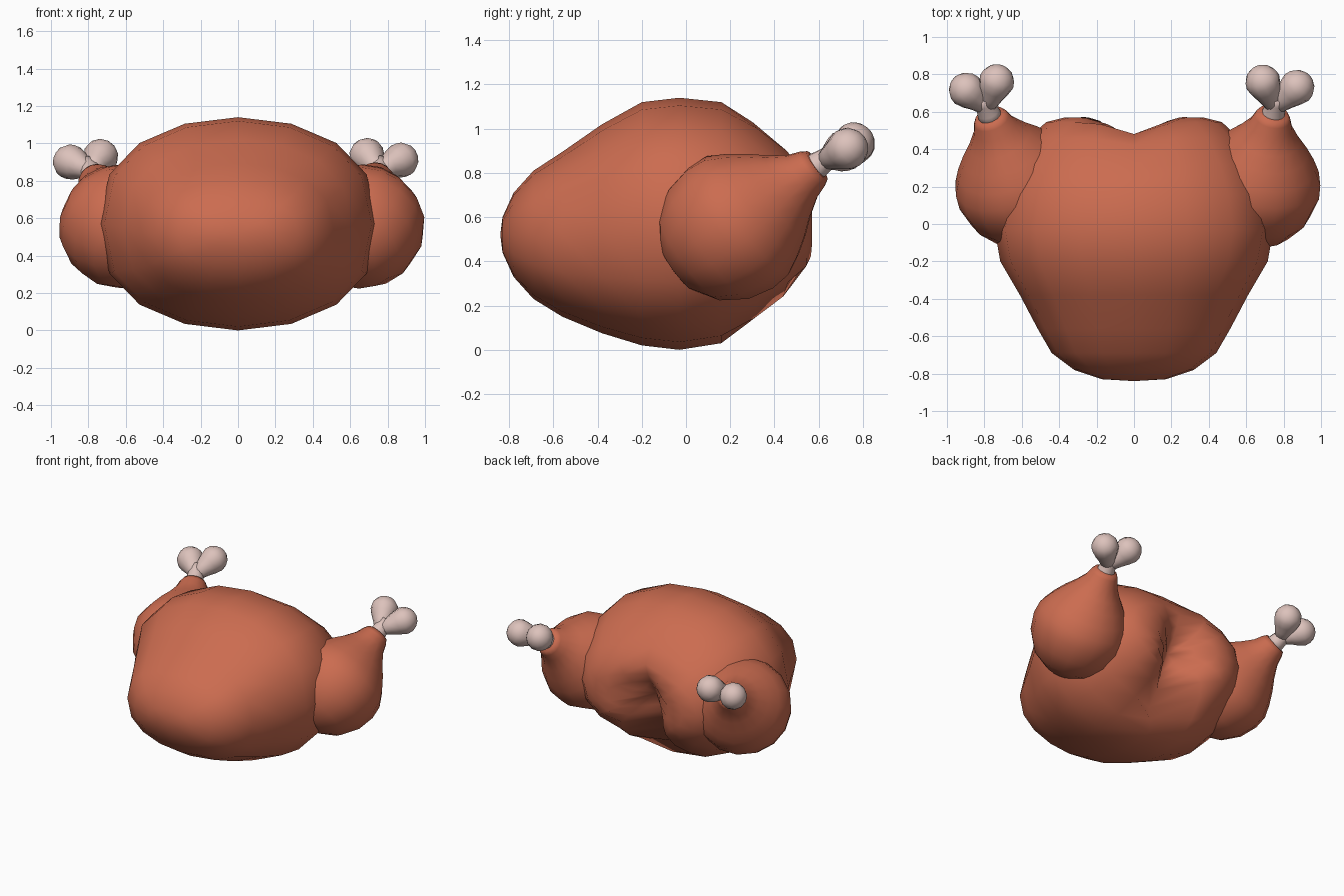
import bpy, bmesh, math
from mathutils import Vector

if "Cube" in bpy.data.objects:
    bpy.data.objects.remove(bpy.data.objects["Cube"])


def material(name, rgb):
    m = bpy.data.materials.new(name)
    m.diffuse_color = (*rgb, 1)
    m.use_nodes = True
    m.node_tree.nodes["Principled BSDF"].inputs["Base Color"].default_value = m.diffuse_color
    return m


MEAT = material("roasted skin", (0.60, 0.15, 0.08))
BONE = material("pale bone", (0.72, 0.54, 0.50))


def loft(bm, first, rings, last):
    """Skin a closed surface from a start point through rings to an end point."""
    a, b = bm.verts.new(first), bm.verts.new(last)
    rows = [[bm.verts.new(p) for p in r] for r in rings]
    n = len(rows[0])
    for i in range(n):
        j = (i + 1) % n
        bm.faces.new((a, rows[0][j], rows[0][i]))
        bm.faces.new((b, rows[-1][i], rows[-1][j]))
        for r, s in zip(rows, rows[1:]):
            bm.faces.new((r[i], r[j], s[j], s[i]))


def lathe(bm, start, direction, profile, n=16):
    """Revolve (distance, radius) pairs around an axis."""
    start, d = Vector(start), Vector(direction).normalized()
    u = d.cross(Vector((0, 0, 1))).normalized()
    v = d.cross(u)
    turn = [2 * math.pi * i / n for i in range(n)]
    rings = [[start + d * t + (u * math.cos(a) + v * math.sin(a)) * r for a in turn]
             for t, r in profile[1:-1]]
    loft(bm, start + d * profile[0][0], rings, start + d * profile[-1][0])


def finish(name, bm, mat):
    bmesh.ops.recalc_face_normals(bm, faces=bm.faces)
    for f in bm.faces:
        f.smooth = True
    me = bpy.data.meshes.new(name)
    bm.to_mesh(me)
    bm.free()
    me.materials.append(mat)
    ob = bpy.data.objects.new(name, me)
    bpy.context.collection.objects.link(ob)
    return ob


# Body: oval sections along y (y, half width, bottom z, top z)
SECTIONS = [(-.83, .17, .44, .60), (-.78, .32, .33, .71), (-.69, .44, .23, .81),
            (-.56, .515, .15, .895), (-.38, .61, .075, 1.02), (-.20, .715, .02, 1.12),
            (-.03, .745, 0, 1.14), (.16, .715, .03, 1.12), (.32, .65, .12, 1.03),
            (.46, .56, .22, .92), (.545, .47, .32, .81), (.57, .37, .38, .73),
            (.575, .26, .44, .66), (.575, .13, .50, .60)]


def cleft(x, y, z):
    """Press a vertical groove into the back end, deepest low down."""
    if y < .2:
        return Vector((x, y, z))
    depth = min(.30, max(.04, .04 + .60 * (.85 - z))) * min(1, (y - .2) / .25)
    return Vector((x, y - depth * math.exp(-(x / .13) ** 2), z))


def oval(y, w, z0, z1, n=16):
    pts = []
    for i in range(n):
        a = 2 * math.pi * i / n
        s, c = math.sin(a), math.cos(a)
        h = math.copysign(abs(c) ** .8, c)     # slightly flattened top and bottom
        pts.append(cleft(w * s, y, (z0 + z1) / 2 + h * (z1 - z0) / 2))
    return pts


bm = bmesh.new()
loft(bm, (0, -.84, .52), [oval(*s) for s in SECTIONS], cleft(0, .575, .55))
finish("roast_body", bm, MEAT)

# Drumsticks: pear shape along the leg axis
PEAR = [(-.335, 0), (-.31, .13), (-.235, .24), (-.12, .312), (0, .337), (.09, .328),
        (.17, .285), (.25, .23), (.32, .172), (.40, .118), (.455, .098), (.485, .08), (.48, 0)]
SHAFT = [(0, 0), (0, .068), (.06, .06), (.12, .05), (.16, .05), (.17, 0)]
# side, fat centre, neck, two knob centres
LEGS = [("right", (.66, .205, .555), (.742, .575, .82), (.69, .758, .935), (.87, .73, .91)),
        ("left", (-.62, .205, .555), (-.77, .575, .82), (-.735, .76, .93), (-.895, .715, .90))]

for side, centre, neck, *knobs in LEGS:
    centre, neck = Vector(centre), Vector(neck)
    axis = (neck - centre).normalized()
    bm = bmesh.new()
    lathe(bm, centre, axis, PEAR)
    finish(side + "_drumstick", bm, MEAT)

    # Bone: shaft with two egg-shaped knobs
    bm = bmesh.new()
    lathe(bm, neck - axis * .03, axis, SHAFT, 12)
    root = neck + axis * .06
    for k in knobs:
        v = Vector(k) - root
        L, r = v.length, .095
        egg = [(-.02, 0), (0, .042), (L * .4, .062)]
        egg += [(L + r * math.sin(a), r * math.cos(a))
                for a in (math.radians(t) for t in (-30, 0, 22, 45, 68))]
        lathe(bm, root, v, egg + [(L + r, 0)], 12)
    finish(side + "_leg_bone", bm, BONE)
